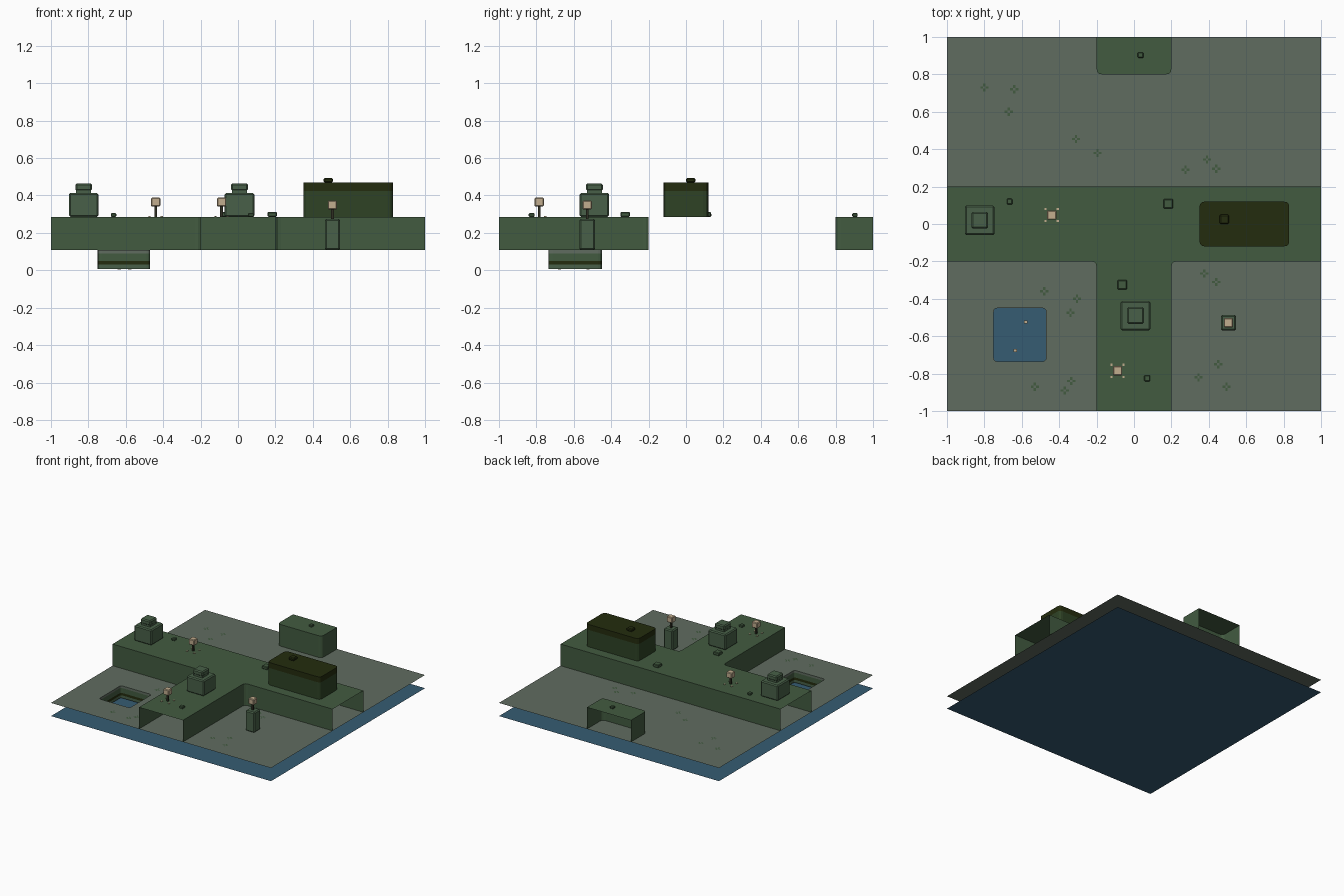
import bpy, bmesh, math
from mathutils import Vector

cube = bpy.data.objects.get("Cube")
if cube:
    bpy.data.objects.remove(cube, do_unlink=True)

GROUND, DECK = 0.108, 0.286


def material(name, r, g, b):
    lin = [((c / 255 + 0.055) / 1.055) ** 2.4 for c in (r, g, b)] + [1]
    m = bpy.data.materials.new(name)
    m.use_nodes = True
    m.diffuse_color = lin
    m.node_tree.nodes["Principled BSDF"].inputs["Base Color"].default_value = lin
    return m


STONE = material("grey ground", 96, 108, 96)
MOSS = material("moss green", 66, 91, 64)
LEAF = material("pale moss", 72, 96, 72)
OLIVE = material("dark olive", 36, 44, 14)
WALL = material("house green", 46, 66, 37)
WATER = material("water blue", 54, 92, 114)
SAND = material("sand", 194, 174, 143)
BARK = material("dark bark", 46, 46, 34)


def finish(name, bm, *mats):
    mesh = bpy.data.meshes.new(name)
    bm.to_mesh(mesh)
    bm.free()
    for m in mats:
        mesh.materials.append(m)
    ob = bpy.data.objects.new(name, mesh)
    bpy.context.collection.objects.link(ob)
    return ob


def rounded(points, r=0.03, steps=3):
    """Round each corner of an outline, except those on the outer border."""
    out = []
    for i, p in enumerate(points):
        p = Vector(p)
        if max(abs(p.x), abs(p.y)) > 0.99:
            out.append(p)
            continue
        a = p + (Vector(points[i - 1]) - p).normalized() * r
        b = p + (Vector(points[(i + 1) % len(points)]) - p).normalized() * r
        for k in range(steps + 1):
            t = k / steps
            out.append(a * (1 - t) ** 2 + p * 2 * t * (1 - t) + b * t * t)
    return out


def rect(x0, x1, y0, y1):
    return [(x0, y0), (x1, y0), (x1, y1), (x0, y1)]


def on_border(a, b):
    return any(abs(a[i]) > 0.99 and abs(a[i] - b[i]) < 0.001 for i in (0, 1))


def add_walls(bm, outline, z0, z1, index=0):
    for i, b in enumerate(outline):
        a = outline[i - 1]
        if not on_border(a, b):
            corners = [(*a, z0), (*b, z0), (*b, z1), (*a, z1)]
            f = bm.faces.new([bm.verts.new(c) for c in corners])
            f.material_index = index


def shell(name, outline, z0, z1, mat, band=None, band_mat=None):
    """Open-bottomed raised block; walls are left out along the border."""
    bm = bmesh.new()
    top = bm.faces.new([bm.verts.new((*p, z1)) for p in outline])
    top.material_index = 1 if band else 0
    add_walls(bm, outline, z0, band or z1)
    if band:
        add_walls(bm, outline, band, z1, 1)
    bmesh.ops.remove_doubles(bm, verts=bm.verts, dist=0.0001)
    return finish(name, bm, mat, band_mat or mat)


def block(name, x, y, z0, z1, size, mat, bevel=0.0):
    bm = bmesh.new()
    bmesh.ops.create_cube(bm, size=1)
    bmesh.ops.scale(bm, vec=(size, size, z1 - z0), verts=bm.verts)
    bmesh.ops.translate(bm, vec=(x, y, (z0 + z1) / 2), verts=bm.verts)
    if bevel:
        bmesh.ops.bevel(bm, geom=bm.edges[:], offset=bevel, segments=1, affect='EDGES')
    return finish(name, bm, mat)


# Water sheet
bm = bmesh.new()
bmesh.ops.create_grid(bm, x_segments=1, y_segments=1, size=1)
finish("water", bm, WATER)

# Ground sheet with the pool opening
pool = rounded(rect(-0.75, -0.47, -0.735, -0.45), 0.02)
bm = bmesh.new()
for loop in (rect(-1, 1, -1, 1), pool):
    vs = [bm.verts.new((*p, GROUND)) for p in loop]
    for i, v in enumerate(vs):
        bm.edges.new((vs[i - 1], v))
bmesh.ops.triangle_fill(bm, edges=bm.edges[:], use_beauty=True, normal=(0, 0, 1))
finish("ground", bm, STONE)

# Banded pool sides
bm = bmesh.new()
levels = [0.008, 0.03, 0.05, 0.09, GROUND]
for i, (low, high) in enumerate(zip(levels, levels[1:])):
    add_walls(bm, pool[::-1], low, high, i)
finish("pool_sides", bm, LEAF, OLIVE, MOSS, STONE)

# Raised T-shaped terrace and the small back terrace
terrace = [(-1, -0.2), (-0.2, -0.2), (-0.2, -1), (0.2, -1),
           (0.2, -0.2), (1, -0.2), (1, 0.2), (-1, 0.2)]
shell("terrace", rounded(terrace), GROUND, DECK, MOSS)
shell("back_terrace", rounded(rect(-0.2, 0.2, 0.8, 1)), GROUND, DECK, MOSS)

# House with a dark roof band and chimney
shell("house", rounded(rect(0.35, 0.83, -0.12, 0.12)), DECK, 0.47, WALL, 0.425, OLIVE)
block("chimney", 0.483, 0.025, 0.47, 0.494, 0.05, OLIVE, 0.006)

# Stepped shrubs
for x, y in [(-0.825, 0.02), (0.008, -0.49)]:
    block("shrub_base", x, y, DECK, 0.413, 0.158, LEAF, 0.008)
    block("shrub_neck", x, y, 0.413, 0.435, 0.08, LEAF)
    block("shrub_top", x, y, 0.425, 0.465, 0.09, LEAF, 0.008)

# Pedestal on the ground
block("pedestal", 0.505, -0.528, GROUND, 0.275, 0.082, LEAF, 0.008)

# Blossom posts, with loose petals round the foot
for x, y, z, petals in [(-0.44, 0.048, DECK, True), (-0.088, -0.785, DECK, True),
                        (0.505, -0.528, 0.27, False)]:
    block("stem", x, y, z, z + 0.06, 0.014, BARK)
    head = z + 0.055
    block("blossom", x, y, head, head + 0.047, 0.05, SAND, 0.005)
    if petals:
        for k in range(4):
            a = math.radians(45 + 90 * k)
            block("petal", x + 0.046 * math.cos(a), y + 0.046 * math.sin(a),
                  z, z + 0.004, 0.012, SAND)

# Floating petals in the pool
for x, y in [(-0.578, -0.524), (-0.634, -0.676)]:
    block("pool_petal", x, y, 0.004, 0.01, 0.018, SAND)

# Small mossy stones
for x, y, size in [(-0.665, 0.12, 0.03), (0.183, 0.108, 0.05), (-0.063, -0.325, 0.05),
                   (0.07, -0.825, 0.032), (0.035, 0.903, 0.03)]:
    block("stone", x, y, DECK, DECK + 0.01 + size * 0.3, size, MOSS, 0.004)

# Flat four-leaf sprigs on the ground
sprigs = [(-0.8, 0.73), (-0.64, 0.72), (-0.67, 0.6), (-0.31, 0.455), (-0.195, 0.38),
          (0.39, 0.345), (0.275, 0.29), (0.44, 0.295), (-0.48, -0.36), (-0.305, -0.4),
          (-0.34, -0.475), (-0.53, -0.87), (-0.37, -0.89), (-0.335, -0.84),
          (0.345, -0.82), (0.45, -0.75), (0.495, -0.87), (0.375, -0.265), (0.44, -0.31)]
for x, y in sprigs:
    bm = bmesh.new()
    for dx, dy in [(1, 0), (0, 1), (-1, 0), (0, -1)]:
        corners = [(0.006, -0.006), (0.022, -0.006), (0.022, 0.006), (0.006, 0.006)]
        bm.faces.new([bm.verts.new((x + u * dx - v * dy, y + u * dy + v * dx, GROUND + 0.003))
                      for u, v in corners])
    finish("sprig", bm, MOSS)
